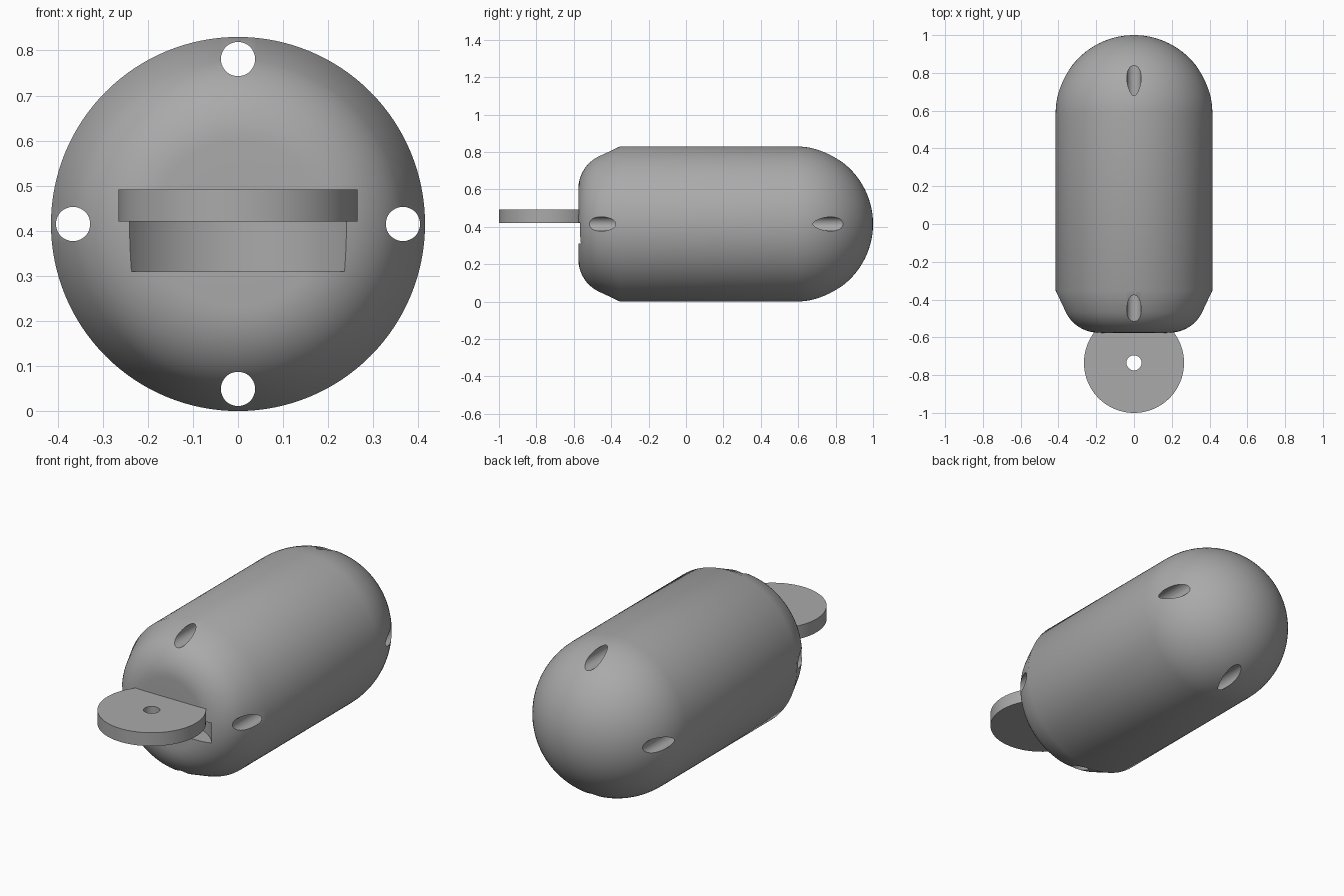
import bpy, math
from mathutils import Matrix

cube = bpy.data.objects.get("Cube")
if cube:
    bpy.data.objects.remove(cube, do_unlink=True)

R = 0.415            # body radius and axis height
BACK = 0.585         # where the rear dome starts
TAB_Y = -0.735       # centre of the tab disc

grey = bpy.data.materials.new("plain grey")
grey.use_nodes = True
grey.diffuse_color = (0.4, 0.4, 0.4, 1)
grey.node_tree.nodes["Principled BSDF"].inputs["Base Color"].default_value = (0.4, 0.4, 0.4, 1)


def cylinder(name, radius, depth, location, rotation=(0, 0, 0), sides=96):
    bpy.ops.mesh.primitive_cylinder_add(vertices=sides, radius=radius, depth=depth,
                                        location=location, rotation=rotation)
    obj = bpy.context.object
    obj.name = name
    obj.data.materials.append(grey)
    return obj


def lathe(name, profile, sides=128):
    """Spin (radius, y) points around the lengthwise axis; ends lie on the axis."""
    verts = [(0, profile[0][1], R)]
    for r, y in profile[1:-1]:
        for i in range(sides):
            a = 2 * math.pi * i / sides
            verts.append((r * math.cos(a), y, R + r * math.sin(a)))
    verts.append((0, profile[-1][1], R))
    last, rings = len(verts) - 1, len(profile) - 2
    faces = []
    for i in range(sides):
        j = (i + 1) % sides
        faces.append((0, 1 + i, 1 + j))
        for k in range(rings - 1):
            a, b = 1 + k * sides, 1 + (k + 1) * sides
            faces.append((a + i, b + i, b + j, a + j))
        end = 1 + (rings - 1) * sides
        faces.append((end + j, end + i, last))
    mesh = bpy.data.meshes.new(name)
    mesh.from_pydata(verts, [], faces)
    mesh.materials.append(grey)
    obj = bpy.data.objects.new(name, mesh)
    bpy.context.collection.objects.link(obj)
    bpy.context.view_layer.objects.active = obj
    bpy.ops.object.select_all(action='DESELECT')
    obj.select_set(True)
    bpy.ops.object.mode_set(mode='EDIT')
    bpy.ops.mesh.select_all(action='SELECT')
    bpy.ops.mesh.normals_make_consistent(inside=False)
    bpy.ops.object.mode_set(mode='OBJECT')
    return obj


def cut(target, cutter):
    mod = target.modifiers.new("cut", 'BOOLEAN')
    mod.operation = 'DIFFERENCE'
    mod.solver = 'EXACT'
    mod.object = cutter
    bpy.ops.object.select_all(action='DESELECT')
    target.select_set(True)
    bpy.context.view_layer.objects.active = target
    bpy.ops.object.modifier_apply(modifier=mod.name)
    bpy.data.objects.remove(cutter, do_unlink=True)


def smooth(obj):
    bpy.ops.object.select_all(action='DESELECT')
    obj.select_set(True)
    bpy.context.view_layer.objects.active = obj
    bpy.ops.object.shade_smooth_by_angle(angle=math.radians(35))


# Body: flat nose with rounded shoulder, short cone, tube, rear dome
profile = [(0, -0.576), (0.1, -0.576)]
for i in range(13):
    a = math.radians(90 - 63 * i / 12)
    profile.append((0.185 + 0.2 * math.cos(a), -0.376 - 0.2 * math.sin(a)))
profile.append((R, -0.352))
for i in range(25):
    a = math.radians(90 * i / 24)
    profile.append((R * math.cos(a), BACK + R * math.sin(a)))
profile[-1] = (0, BACK + R)
body = lathe("body", profile)

# Four lengthwise through holes near the outer wall
for i in range(4):
    a = i * math.pi / 2
    spot = (0.366 * math.cos(a), 0.2, R + 0.366 * math.sin(a))
    cut(body, cylinder("hole_cutter", 0.038, 2, spot, (math.pi / 2, 0, 0), 48))

# Curved recess in the nose under the tab
cut(body, cylinder("recess_cutter", 0.293, 0.112, (0, TAB_Y, 0.366)))
smooth(body)

# Round tab with a small centre hole
tab = cylinder("round_tab", 0.265, 0.072, (0, TAB_Y, 0.456))
cut(tab, cylinder("tab_hole_cutter", 0.04, 0.5, (0, TAB_Y, 0.456), sides=48))
smooth(tab)
